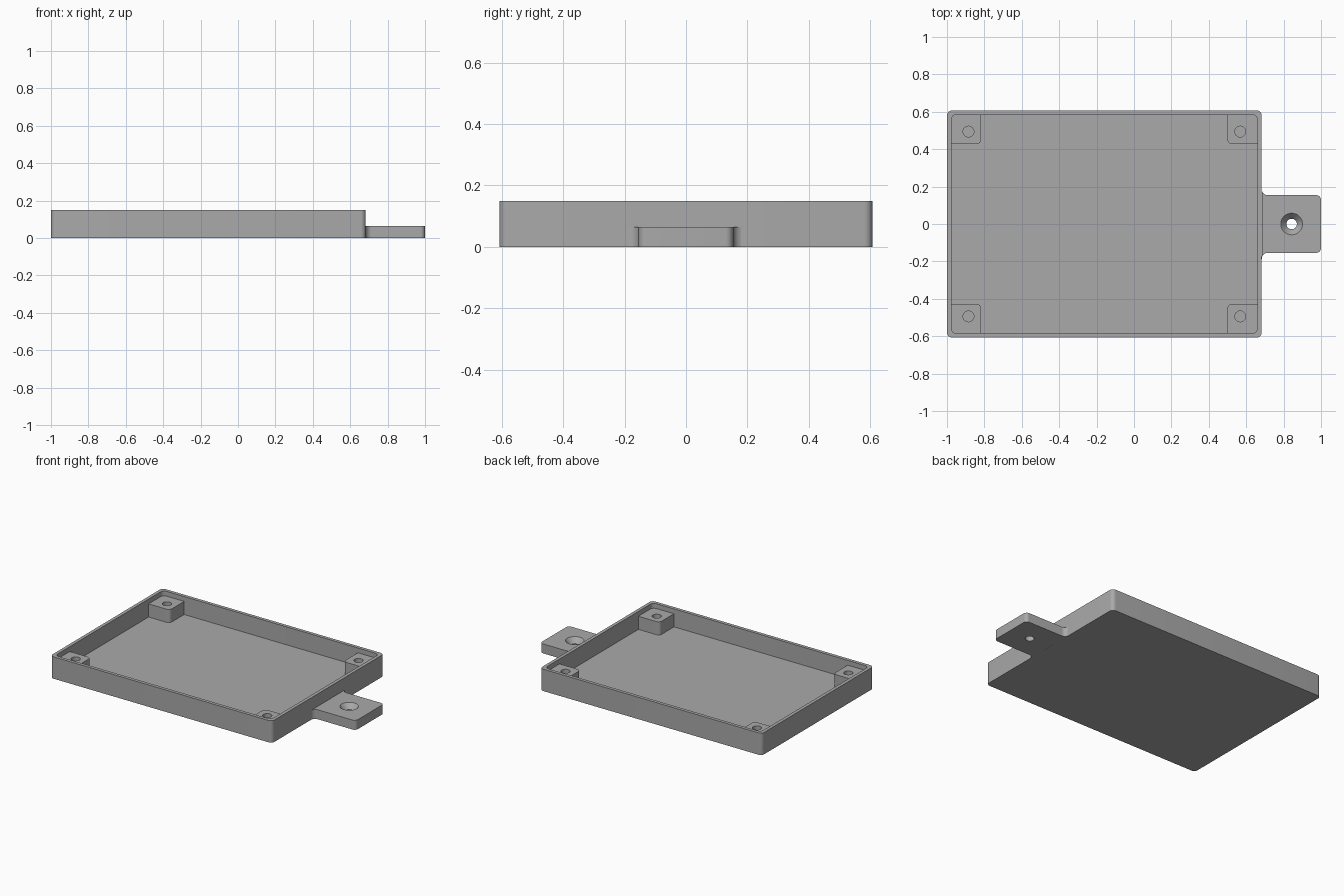
import bpy, bmesh
from math import sin, cos, pi
from mathutils import Vector

cube = bpy.data.objects.get("Cube")
if cube:
    bpy.data.objects.remove(cube, do_unlink=True)

grey = bpy.data.materials.new("plain grey")
grey.use_nodes = True
colour = (0.4, 0.4, 0.4, 1)
grey.diffuse_color = colour
grey.node_tree.nodes["Principled BSDF"].inputs["Base Color"].default_value = colour


def outline(corners, steps=8):
    """Round the right-angled corners (x, y, radius) of a closed path."""
    pts = []
    for i, (x, y, r) in enumerate(corners):
        p = Vector((x, y))
        u = (Vector(corners[i - 1][:2]) - p).normalized()
        v = (Vector(corners[(i + 1) % len(corners)][:2]) - p).normalized()
        for k in range(steps + 1 if r else 1):
            t = pi / 2 * k / steps
            q = p + r * (u * (1 - sin(t)) + v * (1 - cos(t))) if r else p
            if not pts or (q - pts[-1]).length > 1e-4:
                pts.append(q)
    return pts


def rect(x0, x1, y0, y1, r):
    return outline([(x0, y0, r), (x1, y0, r), (x1, y1, r), (x0, y1, r)])


def finish(name, bm):
    bmesh.ops.recalc_face_normals(bm, faces=bm.faces)
    mesh = bpy.data.meshes.new(name)
    bm.to_mesh(mesh)
    bm.free()
    mesh.materials.append(grey)
    obj = bpy.data.objects.new(name, mesh)
    bpy.context.collection.objects.link(obj)
    return obj


def prism(name, pts, z0, z1):
    bm = bmesh.new()
    face = bm.faces.new([bm.verts.new((p.x, p.y, z0)) for p in pts])
    ext = bmesh.ops.extrude_face_region(bm, geom=[face])
    for v in ext["geom"]:
        if isinstance(v, bmesh.types.BMVert):
            v.co.z = z1
    return finish(name, bm)


def turned(name, x, y, profile, sides=32):
    """Closed solid of stacked rings (radius, z)."""
    bm = bmesh.new()
    rings = [[bm.verts.new((x + r * cos(2 * pi * k / sides), y + r * sin(2 * pi * k / sides), z))
              for k in range(sides)] for r, z in profile]
    for a, b in zip(rings, rings[1:]):
        for k in range(sides):
            n = (k + 1) % sides
            bm.faces.new((a[k], a[n], b[n], b[k]))
    bm.faces.new(rings[0])
    bm.faces.new(rings[-1])
    return finish(name, bm)


def select(obj):
    bpy.ops.object.select_all(action="DESELECT")
    obj.select_set(True)
    bpy.context.view_layer.objects.active = obj


def cut(obj, cutter):
    mod = obj.modifiers.new("cut", "BOOLEAN")
    mod.operation, mod.solver, mod.object = "DIFFERENCE", "EXACT", cutter
    select(obj)
    bpy.ops.object.modifier_apply(modifier=mod.name)
    bpy.data.objects.remove(cutter, do_unlink=True)


# Main dimensions
LEFT, RIGHT, HALF = -1.0, 0.683, 0.607
WALL, FLOOR, RIM, POST = 0.023, 0.027, 0.15, 0.117
MID = (LEFT + RIGHT) / 2

# Open tray with rounded corners
tray = prism("tray", rect(LEFT, RIGHT, -HALF, HALF, 0.027), 0, RIM)
cut(tray, prism("cavity", rect(LEFT + WALL, RIGHT - WALL, -HALF + WALL, HALF - WALL, 0.027),
                FLOOR, RIM + 0.1))
parts = [tray]

# Corner posts with blind screw holes
for sx, side in ((-1, "right"), (1, "left")):
    for sy, end in ((-1, "front"), (1, "back")):
        edge = (RIGHT - LEFT) / 2
        xo, xi = MID + sx * (edge - 0.015), MID + sx * (edge - 0.183)
        yo, yi = sy * (HALF - 0.015), sy * (HALF - 0.18)
        pts = outline([(xo, yo, 0), (xi, yo, 0), (xi, yi, 0.025), (xo, yi, 0)])
        post = prism(f"{end}_{side}_post", pts, FLOOR, POST)
        cut(post, turned("screw_hole", MID + sx * (edge - 0.115), sy * 0.494,
                         [(0.029, FLOOR + 0.01), (0.029, POST + 0.05)]))
        parts.append(post)

# Mounting tab, flared where it meets the tray, with a countersunk hole
W, FLARE = 0.154, 0.032
tab = prism("mounting_tab", outline([
    (RIGHT, -W - FLARE, 0), (RIGHT, -W, FLARE), (1, -W, 0.025),
    (1, W, 0.025), (RIGHT, W, FLARE), (RIGHT, W + FLARE, 0)])[:-1], 0, 0.065)
cut(tab, turned("countersink", 0.843, 0, [(0.028, -0.05), (0.028, 0.03), (0.058, 0.065), (0.058, 0.1)]))
parts.append(tab)

for part in parts:
    select(part)
    bpy.ops.object.shade_smooth_by_angle(angle=pi / 6)
